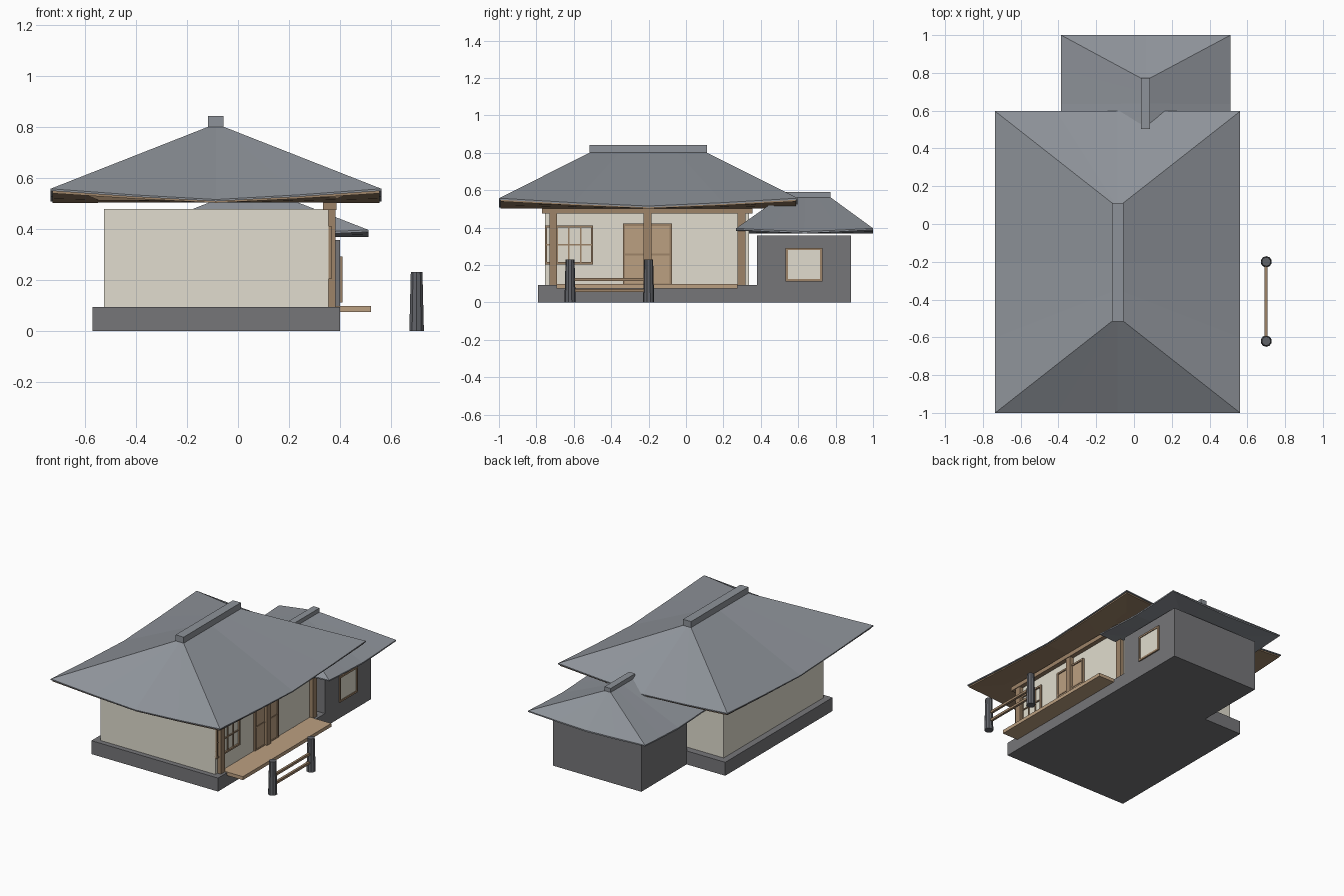
import bpy, bmesh, math

if "Cube" in bpy.data.objects:
    bpy.data.objects.remove(bpy.data.objects["Cube"])


def mat(name, r, g, b):
    m = bpy.data.materials.new(name)
    m.diffuse_color = (r, g, b, 1)
    m.use_nodes = True
    m.node_tree.nodes["Principled BSDF"].inputs["Base Color"].default_value = m.diffuse_color
    return m


ROOF = mat("roof_tile", 0.27, 0.29, 0.32)
STONE = mat("stone", 0.18, 0.18, 0.19)
DARK = mat("dark_post", 0.12, 0.125, 0.14)
WALL = mat("plaster", 0.75, 0.72, 0.62)
WOOD = mat("wood", 0.34, 0.23, 0.14)
PALE = mat("pale_wood", 0.50, 0.35, 0.22)


def finish(name, bm, m):
    bmesh.ops.recalc_face_normals(bm, faces=bm.faces)
    me = bpy.data.meshes.new(name)
    bm.to_mesh(me)
    bm.free()
    me.materials.append(m)
    ob = bpy.data.objects.new(name, me)
    bpy.context.collection.objects.link(ob)
    return ob


def box(name, x, y, z, m):
    """Box from (min, max) ranges."""
    bm = bmesh.new()
    bmesh.ops.create_cube(bm, size=1)
    for v in bm.verts:
        v.co = [(a + b) / 2 + c * (b - a) for (a, b), c in zip((x, y, z), v.co)]
    return finish(name, bm, m)


def ring(bm, x, y, corner, mid, n=4):
    """Rectangular ring, n segments a side, sagging from the corners to mid-side."""
    pts = [(x[0], y[0]), (x[1], y[0]), (x[1], y[1]), (x[0], y[1])]
    out = []
    for i in range(4):
        a, b = pts[i], pts[(i + 1) % 4]
        for k in range(n):
            t = k / n
            z = mid + (corner - mid) * abs(2 * t - 1) ** 1.2
            out.append(bm.verts.new((a[0] + (b[0] - a[0]) * t, a[1] + (b[1] - a[1]) * t, z)))
    return out


def loft(name, rings, centre_z, m):
    """Skin the rings, cap the first and fan the last to a centre point."""
    bm = bmesh.new()
    rs = [ring(bm, *r) for r in rings]
    n = len(rs[0])
    bm.faces.new(rs[0])
    for a, b in zip(rs, rs[1:]):
        for i in range(n):
            j = (i + 1) % n
            bm.faces.new((a[i], a[j], b[j], b[i]))
    (x0, x1), (y0, y1) = rings[-1][:2]
    c = bm.verts.new(((x0 + x1) / 2, (y0 + y1) / 2, centre_z))
    for i in range(n):
        bm.faces.new((rs[-1][i], rs[-1][(i + 1) % n], c))
    return finish(name, bm, m)


# Main house: plinth, plaster walls
box("main_plinth", (-0.57, 0.40), (-0.79, 0.385), (0, 0.093), STONE)
box("main_walls", (-0.525, 0.355), (-0.755, 0.337), (0.09, 0.478), WALL)

# Main hipped roof with upturned corners, wooden soffit and ridge cap
rx, ry = (-0.735, 0.562), (-1.0, 0.597)
tx, ty = (-0.117, -0.056), (-0.515, 0.112)
loft("main_roof", [(tx, ty, 0.80, 0.80), (rx, ry, 0.557, 0.515), (rx, ry, 0.549, 0.508)], 0.512, ROOF)
sx, sy = (rx[0] + 0.008, rx[1] - 0.008), (ry[0] + 0.008, ry[1] - 0.008)
loft("main_soffit", [(sx, sy, 0.552, 0.511), (sx, sy, 0.539, 0.502)], 0.503, WOOD)
box("main_ridge", tx, ty, (0.79, 0.842), ROOF)

# Annex: walls, roof, ridge
box("annex_walls", (-0.275, 0.40), (0.38, 0.882), (0, 0.357), STONE)
ax, ay = (-0.386, 0.511), (0.268, 1.0)
bx, by = (0.037, 0.084), (0.503, 0.772)
loft("annex_roof", [(bx, by, 0.562, 0.562), (ax, ay, 0.396, 0.379), (ax, ay, 0.388, 0.369)], 0.369, ROOF)
box("annex_ridge", bx, by, (0.555, 0.59), ROOF)


def frame(name, x, y, z, w, m):
    """Rectangular frame on the right-hand wall."""
    for k, s in enumerate(((y[0], y[0] + w), (y[1] - w, y[1]))):
        box(f"{name}_stile_{k}", x, s, z, m)
    for k, s in enumerate(((z[0], z[0] + w), (z[1] - w, z[1]))):
        box(f"{name}_rail_{k}", x, (y[0] + w, y[1] - w), s, m)


# Annex window
frame("annex_window", (0.395, 0.409), (0.532, 0.730), (0.112, 0.292), 0.013, WOOD)
box("annex_window_pane", (0.395, 0.404), (0.545, 0.717), (0.125, 0.279), WALL)

# Lattice window of the main house
frame("lattice_window", (0.35, 0.366), (-0.755, -0.497), (0.203, 0.411), 0.012, WOOD)
for k in range(3):
    yc = -0.626 + (k - 1) * 0.063
    box(f"lattice_bar_{k}", (0.35, 0.362), (yc - 0.004, yc + 0.004), (0.21, 0.405), WOOD)
box("lattice_cross_bar", (0.35, 0.362), (-0.75, -0.50), (0.303, 0.311), WOOD)

# Sliding door
frame("door_frame", (0.35, 0.368), (-0.337, -0.075), (0.09, 0.421), 0.012, WOOD)
box("door_panel", (0.35, 0.361), (-0.327, -0.085), (0.09, 0.412), PALE)
box("door_rail", (0.35, 0.364), (-0.327, -0.085), (0.250, 0.260), WOOD)

# Veranda posts, beam and deck
for k, yc in enumerate((-0.71, -0.206, 0.297)):
    box(f"veranda_post_{k}", (0.338, 0.382), (yc - 0.021, yc + 0.021), (0.09, 0.48), WOOD)
box("veranda_beam", (0.333, 0.386), (-0.77, 0.356), (0.474, 0.503), WOOD)
box("veranda_deck", (0.36, 0.522), (-0.692, 0.275), (0.074, 0.098), PALE)

# Hitching fence: tapered posts and two rails
for k, yc in enumerate((-0.62, -0.20)):
    bm = bmesh.new()
    bmesh.ops.create_cone(bm, cap_ends=True, segments=10, radius1=0.030, radius2=0.024, depth=0.23)
    bmesh.ops.translate(bm, verts=bm.verts, vec=(0.70, yc, 0.115))
    finish(f"fence_post_{k}", bm, DARK)
for k, zc in enumerate((0.064, 0.123)):
    box(f"fence_rail_{k}", (0.692, 0.708), (-0.62, -0.20), (zc - 0.008, zc + 0.008), WOOD)
